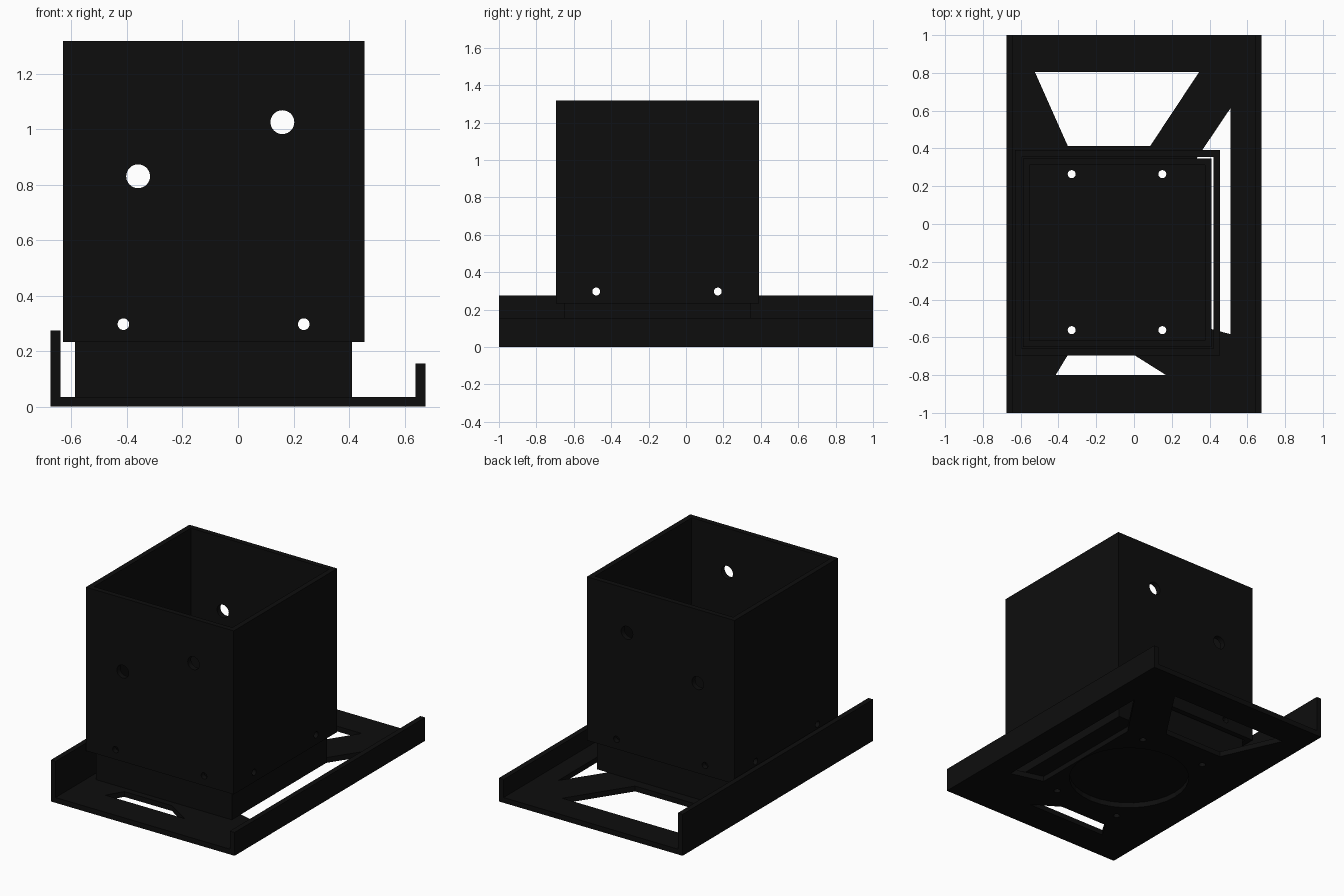
import bpy, bmesh, math
from mathutils import Matrix, Vector

cube = bpy.data.objects.get("Cube")
if cube:
    bpy.data.objects.remove(cube, do_unlink=True)

black = bpy.data.materials.new("matte_black")
black.use_nodes = True
COLOR = (0.0042, 0.0042, 0.0042, 1)
black.diffuse_color = COLOR
black.node_tree.nodes["Principled BSDF"].inputs["Base Color"].default_value = COLOR


def finish(name, bm):
    bmesh.ops.recalc_face_normals(bm, faces=bm.faces)
    mesh = bpy.data.meshes.new(name)
    bm.to_mesh(mesh)
    bm.free()
    mesh.materials.append(black)
    ob = bpy.data.objects.new(name, mesh)
    bpy.context.collection.objects.link(ob)
    return ob


def prism(name, points, z0, z1):
    """Extrude a plan outline from z0 to z1."""
    bm = bmesh.new()
    face = bm.faces.new([bm.verts.new((x, y, z0)) for x, y in points])
    new = bmesh.ops.extrude_face_region(bm, geom=[face])["geom"]
    verts = [v for v in new if isinstance(v, bmesh.types.BMVert)]
    bmesh.ops.translate(bm, verts=verts, vec=(0, 0, z1 - z0))
    return finish(name, bm)


def block(name, x0, x1, y0, y1, z0, z1):
    return prism(name, [(x0, y0), (x1, y0), (x1, y1), (x0, y1)], z0, z1)


def drill(axis, centre, radius, length):
    """Cylindrical cutter along the given axis."""
    bm = bmesh.new()
    rot = Vector((0, 0, 1)).rotation_difference(Vector(axis)).to_matrix().to_4x4()
    bmesh.ops.create_cone(bm, cap_ends=True, segments=32, radius1=radius,
                          radius2=radius, depth=length,
                          matrix=Matrix.Translation(centre) @ rot)
    return finish("cutter", bm)


def cut(ob, cutters):
    for c in cutters:
        c.hide_render = True
        mod = ob.modifiers.new("cut", 'BOOLEAN')
        mod.operation = 'DIFFERENCE'
        mod.solver = 'EXACT'
        mod.object = c
        bpy.context.view_layer.objects.active = ob
        bpy.ops.object.modifier_apply(modifier=mod.name)
        bpy.data.objects.remove(c, do_unlink=True)


X, Y, Z = (1, 0, 0), (0, 1, 0), (0, 0, 1)
CX, CY = -0.088, -0.152          # centre of the box in plan


def wall_screws():
    cs = [drill(X, (CX, y, 0.297), 0.021, 1.6) for y in (-0.48, 0.17)]
    return cs + [drill(Y, (x, CY, 0.297), 0.021, 1.6) for x in (-0.413, 0.237)]


def floor_screws():
    return [drill(Z, (x, y, 0.03), 0.021, 0.4)
            for x in (-0.33, 0.15) for y in (-0.562, 0.264)]


# Tray floor with weight-saving openings
base = block("base_plate", -0.675, 0.675, -1, 1, 0, 0.035)
openings = [
    [(-0.525, 0.805), (0.345, 0.805), (0.085, 0.412), (-0.35, 0.412)],
    [(-0.415, -0.8), (0.17, -0.8), (0, -0.693), (-0.35, -0.693)],
    [(0.51, 0.612), (0.51, -0.583), (0.29, -0.525), (0.29, 0.285)],
]
cut(base, [prism("cutter", p, -0.1, 0.1) for p in openings]
    + [drill(Z, (CX, CY, 0), 0.37, 0.2)] + floor_screws())

# Tray side walls, one tall and one low
block("tall_side_wall", -0.675, -0.64, -1, 1, 0.035, 0.275)
block("low_side_wall", 0.64, 0.675, -1, 1, 0.035, 0.155)

# Open bracket standing on the tray, screwed to it and to the box
bracket = block("inner_bracket", -0.587, 0.411, -0.651, 0.347, 0.035, 0.37)
cut(bracket, [block("cutter", -0.552, 0.376, -0.616, 0.312, 0.07, 0.5)]
    + wall_screws() + floor_screws())

# Square sleeve, open at top and bottom, with cable holes front and back
box = block("box_sleeve", -0.631, 0.455, -0.695, 0.391, 0.232, 1.318)
cut(box, [block("cutter", -0.596, 0.42, -0.66, 0.356, 0.1, 1.5)]
    + wall_screws()
    + [drill(Y, (x, CY, z), 0.043, 1.6) for x, z in ((-0.36, 0.83), (0.16, 1.025))])
